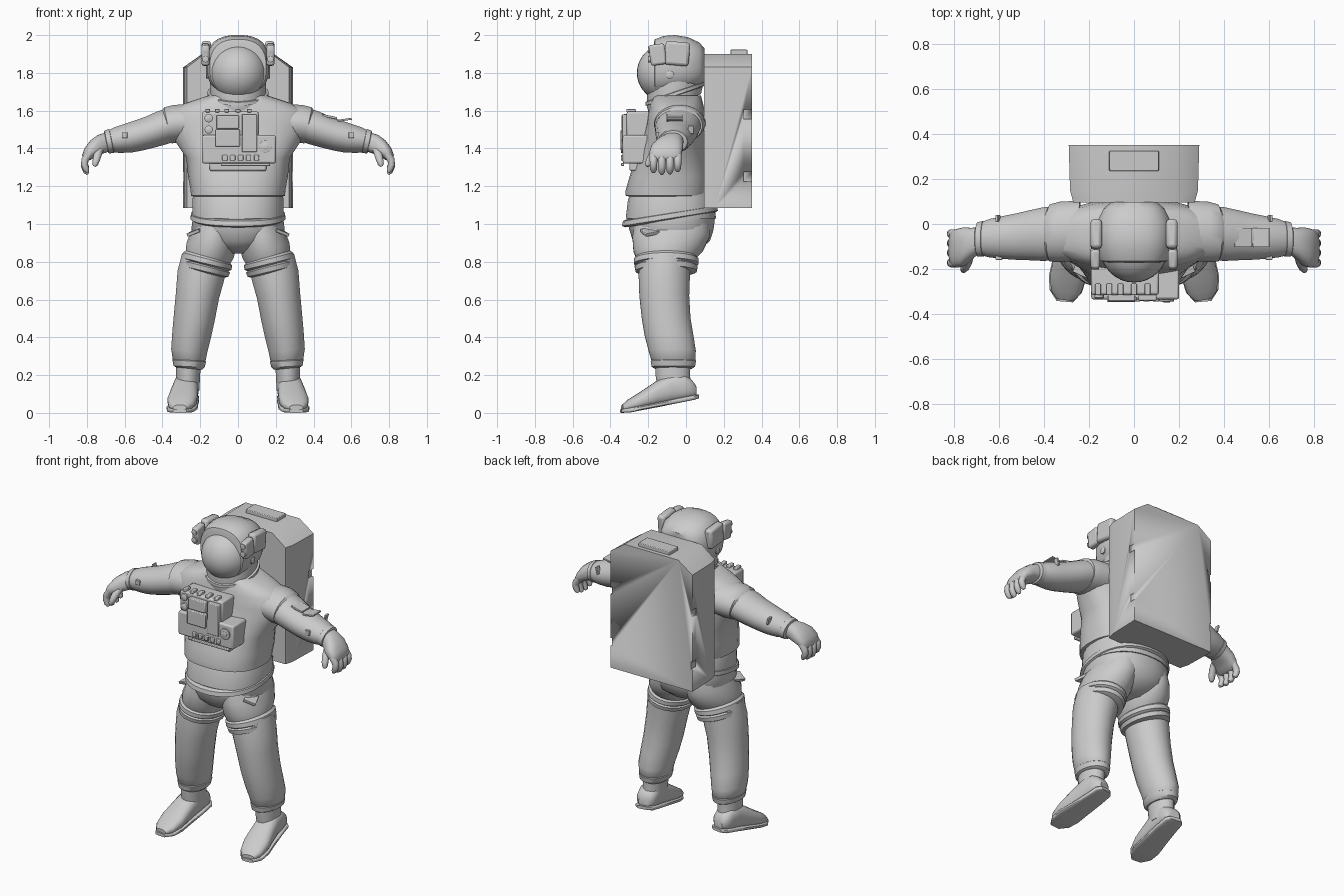
import bpy, bmesh, math
from mathutils import Vector, Euler

Y, Z = (0, 1, 0), (0, 0, 1)


def finish(name, bm, mirror=False, bevel=0.0):
    bmesh.ops.recalc_face_normals(bm, faces=bm.faces)
    me = bpy.data.meshes.new(name)
    bm.to_mesh(me)
    bm.free()
    ob = bpy.data.objects.new(name, me)
    bpy.context.collection.objects.link(ob)
    if bevel:
        m = ob.modifiers.new("bevel", 'BEVEL')
        m.width, m.segments = bevel, 2
    if mirror:
        m = ob.modifiers.new("mirror", 'MIRROR')
        m.use_mirror_merge = False
    bpy.ops.object.select_all(action='DESELECT')
    ob.select_set(True)
    bpy.context.view_layer.objects.active = ob
    bpy.ops.object.shade_smooth_by_angle(angle=math.radians(40))
    return ob


def loft(name, rings, u=Y, n=24, p=2.0, mirror=False):
    """Skin rings (x, y, z, radius along u, radius across) with capped ends."""
    bm = bmesh.new()
    u = Vector(u)
    cs = [Vector(r[:3]) for r in rings]
    loops = []
    for i, r in enumerate(rings):
        t = cs[min(i + 1, len(cs) - 1)] - cs[max(i - 1, 0)]
        v = t.cross(u).normalized()
        loop = []
        for k in range(n):
            a = 2 * math.pi * (k + 0.5) / n
            c, s = math.cos(a), math.sin(a)
            c = math.copysign(abs(c) ** (2 / p), c)
            s = math.copysign(abs(s) ** (2 / p), s)
            loop.append(bm.verts.new(cs[i] + u * r[3] * c + v * r[4] * s))
        loops.append(loop)
    for a, b in zip(loops, loops[1:]):
        for k in range(n):
            bm.faces.new((a[k], a[(k + 1) % n], b[(k + 1) % n], b[k]))
    bm.faces.new(loops[0])
    bm.faces.new(loops[-1])
    return finish(name, bm, mirror)


def box(name, c, size, bevel=0.006, rot=(0, 0, 0), mirror=False):
    bm = bmesh.new()
    bmesh.ops.create_cube(bm, size=1)
    R = Euler([math.radians(a) for a in rot]).to_matrix()
    for v in bm.verts:
        v.co = R @ Vector([v.co[i] * size[i] for i in range(3)]) + Vector(c)
    return finish(name, bm, mirror, bevel)


def knob(name, c, axis, r, h, mirror=False):
    c, d = Vector(c), Vector(axis) * h / 2
    u = Z if abs(axis[2]) < 0.5 else Y
    return loft(name, [(*(c - d), r, r), (*(c + d * 0.8), r, r), (*(c + d), r * .8, r * .8)],
                u=u, n=16, mirror=mirror)


# Upper torso with hem
loft("torso", [(0, -.10, 1.145, .20, .235), (0, -.10, 1.15, .22, .25), (0, -.095, 1.18, .225, .252),
               (0, -.085, 1.25, .215, .265), (0, -.075, 1.35, .195, .275), (0, -.06, 1.44, .172, .335),
               (0, -.05, 1.53, .16, .37), (0, -.05, 1.60, .15, .355), (0, -.05, 1.64, .14, .28),
               (0, -.05, 1.68, .13, .16)], n=32, p=2.4)
# Waist, tilted waist ring and pelvis
loft("waist", [(0, -.08, 1.17, .21, .23), (0, -.08, 1.13, .228, .243), (0, -.08, 1.03, .24, .243)], n=32, p=2.3)
loft("waist_ring", [(0, -.085, 1.06, .235, .235), (0, -.085, 1.055, .25, .25), (0, -.085, 1.03, .255, .252),
                    (0, -.085, 1.02, .235, .235)], u=(0, 1, .16), n=32, p=2.2)
loft("pelvis", [(0, -.08, 1.04, .235, .24), (0, -.077, .97, .224, .248), (0, -.077, .91, .205, .21),
                (0, -.08, .87, .16, .13), (0, -.08, .845, .10, .07)], n=32, p=2.2)
# Thigh covers with folded hems
loft("thigh_cover", [(.11, -.075, .99, .20, .12), (.125, -.08, .93, .205, .128), (.148, -.095, .86, .185, .132),
                     (.158, -.105, .825, .162, .124), (.161, -.105, .815, .172, .136),
                     (.167, -.105, .79, .172, .137), (.169, -.105, .782, .158, .125),
                     (.171, -.105, .775, .168, .134), (.177, -.105, .75, .163, .13),
                     (.179, -.105, .742, .14, .11)], mirror=True)
# Legs, cuffs and ankles
loft("leg", [(.18, -.11, .82, .135, .12), (.196, -.115, .73, .137, .127), (.215, -.115, .62, .133, .116),
             (.232, -.105, .50, .13, .11), (.246, -.09, .41, .13, .104), (.258, -.073, .33, .126, .097),
             (.258, -.067, .28, .118, .088), (.259, -.067, .265, .105, .078)], mirror=True)
loft("leg_cuff", [(.257, -.067, .285, .11, .08), (.258, -.067, .275, .121, .09),
                  (.259, -.067, .245, .116, .083), (.26, -.067, .235, .10, .07)], mirror=True)
loft("ankle", [(.262, -.07, .27, .095, .066), (.264, -.07, .20, .092, .064), (.266, -.06, .12, .09, .062)],
     mirror=True)
# Boots and soles
loft("boot", [(.262, .05, .115, .03, .035), (.266, .03, .125, .05, .056), (.27, -.01, .135, .07, .064),
              (.275, -.08, .13, .08, .067), (.285, -.16, .10, .066, .073), (.295, -.24, .066, .046, .08),
              (.303, -.305, .041, .03, .066), (.308, -.338, .026, .016, .036)], u=Z, p=2.5, mirror=True)
loft("sole", [(.262, .064, .087, .010, .035), (.266, .04, .082, .013, .06), (.272, -.04, .066, .013, .066),
              (.285, -.15, .044, .013, .074), (.296, -.24, .027, .013, .083), (.304, -.30, .015, .013, .072),
              (.308, -.345, .010, .010, .036)], u=Z, n=20, p=5, mirror=True)

# Arms and wrist cuffs
loft("shoulder", [(.24, -.03, 1.535, .135, .10), (.33, -.035, 1.53, .135, .102), (.372, -.04, 1.522, .128, .098),
                  (.374, -.04, 1.521, .11, .08)], mirror=True)
loft("arm", [(.34, -.038, 1.53, .12, .09), (.40, -.045, 1.51, .12, .091), (.46, -.05, 1.488, .112, .086),
             (.52, -.056, 1.47, .104, .083), (.58, -.06, 1.455, .096, .079), (.64, -.063, 1.445, .086, .07),
             (.69, -.067, 1.437, .07, .055)], mirror=True)
loft("wrist_cuff", [(.665, -.065, 1.44, .072, .056), (.67, -.066, 1.439, .08, .065),
                    (.695, -.068, 1.434, .076, .062), (.70, -.068, 1.433, .06, .05)], mirror=True)
# Gloves with fingers and thumb
loft("palm", [(.685, -.07, 1.437, .058, .05), (.72, -.085, 1.425, .068, .052), (.755, -.10, 1.405, .085, .046),
              (.785, -.108, 1.378, .086, .036), (.803, -.108, 1.352, .078, .026), (.808, -.108, 1.34, .06, .012)],
     p=2.5, mirror=True)
for i, (y, drop) in enumerate([(-.172, .01), (-.128, 0), (-.085, .003), (-.044, .015)]):
    loft("finger_%d" % (i + 1), [(.785, y, 1.375, .021, .02), (.81, y, 1.34, .021, .02),
                                 (.813, y, 1.305 + drop, .02, .019), (.803, y, 1.278 + drop, .018, .017),
                                 (.794, y, 1.264 + drop, .009, .008)], n=12, mirror=True)
loft("thumb", [(.735, -.14, 1.40, .03, .025), (.742, -.172, 1.37, .026, .022), (.75, -.19, 1.34, .022, .02),
               (.757, -.20, 1.315, .018, .016), (.76, -.203, 1.305, .009, .008)], n=12, mirror=True)

# Helmet: visor globe, hood and tilted neck ring
bm = bmesh.new()
bmesh.ops.create_uvsphere(bm, u_segments=32, v_segments=20, radius=.15)
bmesh.ops.translate(bm, verts=bm.verts, vec=(0, -.11, 1.80))
finish("visor", bm)
loft("helmet_hood", [(0, -.17, 1.83, .13, .12), (0, -.165, 1.83, .148, .15), (0, -.12, 1.838, .158, .165),
                     (0, -.06, 1.845, .156, .17), (0, .01, 1.845, .145, .165), (0, .07, 1.842, .12, .135),
                     (0, .098, 1.84, .09, .10)], u=Z, n=28, p=2.5)
loft("helmet_neck", [(0, -.06, 1.64, .14, .145), (0, -.06, 1.68, .15, .15), (0, -.055, 1.76, .15, .15)],
     u=(0, 1, .34), n=28)
loft("neck_ring", [(0, -.058, 1.675, .14, .14), (0, -.058, 1.68, .158, .162), (0, -.058, 1.698, .158, .162),
                   (0, -.058, 1.703, .14, .14)], u=(0, 1, .34), n=32)
# Helmet side housings, lamps and pivots
box("side_housing", (.168, -.047, 1.902), (.05, .13, .125), .015, (-5, 0, 0), True)
box("lamp_housing", (.172, -.15, 1.897), (.042, .085, .11), .012, (8, 0, 0), True)
for z in (1.872, 1.922):
    knob("lamp", (.172, -.195, z), (0, -1, 0), .017, .014, True)
knob("visor_pivot", (.155, -.085, 1.79), (1, 0, 0), .021, .03, True)

# Backpack: outline with chamfered top corners swept front to back
bm = bmesh.new()
outline = [(-.29, 1.085), (-.29, 1.83), (-.19, 1.9), (.19, 1.9), (.29, 1.83), (.29, 1.085)]
rows = [[bm.verts.new((x * k, y, z)) for x, z in outline] for y, k in ((.095, .93), (.15, .98), (.35, 1))]
for a, b in zip(rows, rows[1:]):
    for k in range(6):
        bm.faces.new((a[k], a[(k + 1) % 6], b[(k + 1) % 6], b[k]))
bm.faces.new(rows[0])
bm.faces.new(rows[-1])
pack = finish("backpack", bm)
# Side notches cut into the rear edges
for z in (1.58, 1.25):
    cut = box("notch_cutter", (.295, .335, z), (.03, .06, .05), 0, mirror=True)
    cut.hide_render = True
    cut.hide_set(True)
    m = pack.modifiers.new("notch", 'BOOLEAN')
    m.object, m.operation, m.solver = cut, 'DIFFERENCE', 'EXACT'
box("backpack_cap", (0, .28, 1.905), (.22, .09, .035), .004)

# Chest control unit
box("chest_unit_lower", (.005, -.26, 1.395), (.39, .15, .15), .01)
box("chest_unit_upper", (-.04, -.25, 1.53), (.30, .13, .13), .01)
box("chest_unit_base", (0, -.24, 1.31), (.30, .12, .06), .01)
box("display_block", (-.055, -.325, 1.54), (.12, .035, .07), .005)
box("display_panel", (-.055, -.333, 1.455), (.13, .025, .09), .005)
box("centre_panel", (.06, -.325, 1.48), (.08, .03, .20), .005)
knob("dial_rim", (.145, -.335, 1.41), (0, -1, 0), .034, .02)
knob("dial", (.145, -.34, 1.41), (0, -1, 0), .018, .016)
for i in range(5):
    box("switch_%d" % (i + 1), (-.07 + i * .042, -.335, 1.35), (.028, .02, .03), .004)
for i, x in enumerate((-.16, -.11, -.06, .0, .06)):
    box("top_toggle_%d" % (i + 1), (x, -.29, 1.60), (.025, .05, .018), .004)
box("lower_bar", (.04, -.335, 1.315), (.26, .016, .016), .004)
for z in (1.50, 1.56):
    knob("hose_port", (-.155, -.315, z), (0, -1, 0), .022, .03)

# Cuff notebook on one forearm, small straps and hip tabs
box("notebook_left", (.485, -.06, 1.568), (.08, .085, .012), .002, (0, 12, 0))
box("notebook_right", (.565, -.06, 1.552), (.075, .085, .01), .002, (0, -8, 0))
box("forearm_tab", (.605, .025, 1.50), (.012, .03, .045), .002, (0, 15, 0), True)
box("forearm_lower_tab", (.60, -.15, 1.47), (.03, .02, .03), .003, (0, 0, 0), True)
box("hip_tab", (.225, -.19, .96), (.075, .08, .018), .003, (12, 20, 25), True)
